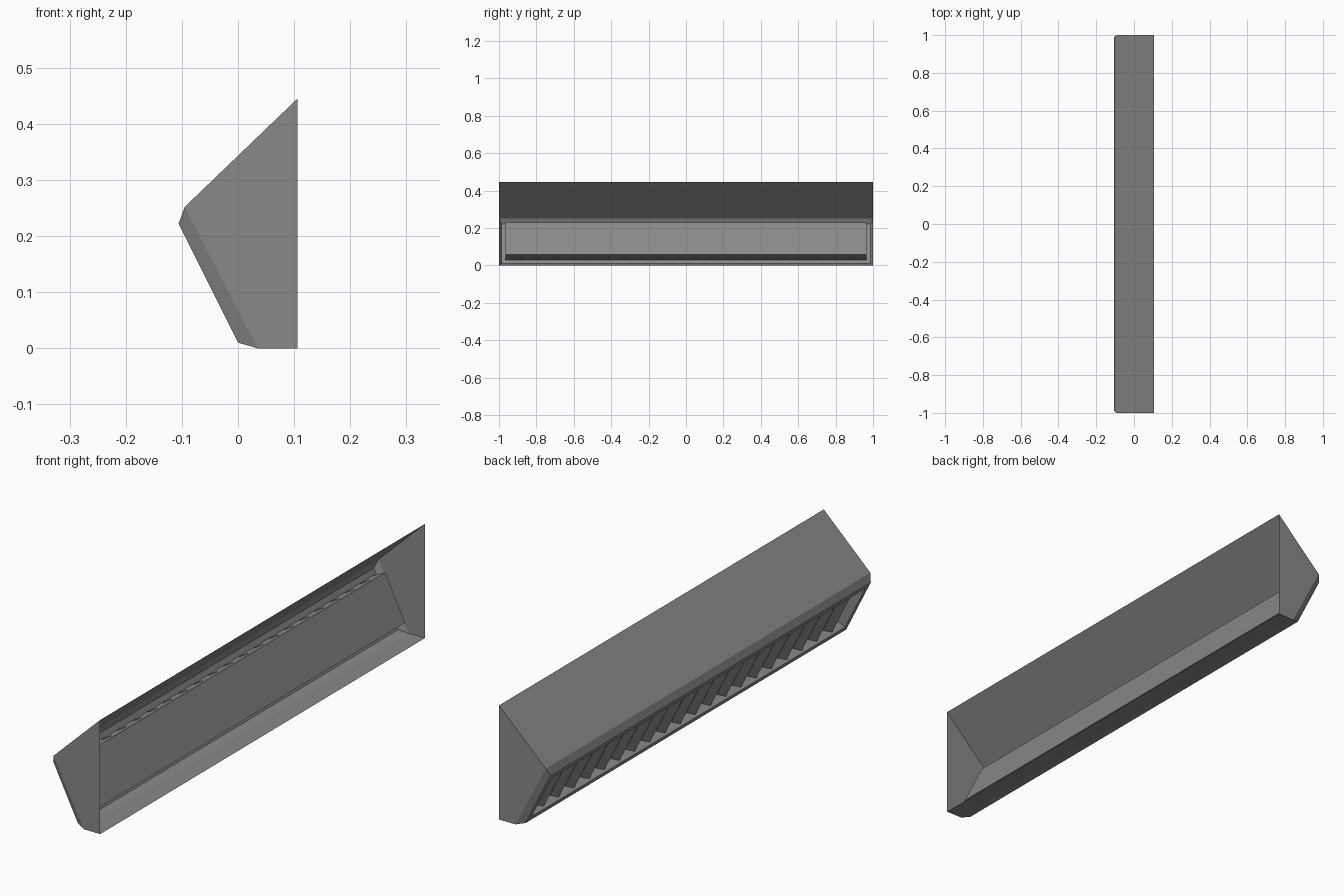
import bpy, bmesh, math
from mathutils import Vector, Matrix

if "Cube" in bpy.data.objects:
    bpy.data.objects.remove(bpy.data.objects["Cube"])

grey = bpy.data.materials.new("mid grey")
grey.diffuse_color = (0.25, 0.25, 0.25, 1)
grey.use_nodes = True
grey.node_tree.nodes["Principled BSDF"].inputs["Base Color"].default_value = grey.diffuse_color


def finish(bm, name):
    bmesh.ops.remove_doubles(bm, verts=bm.verts, dist=1e-5)
    bmesh.ops.recalc_face_normals(bm, faces=bm.faces)
    me = bpy.data.meshes.new(name)
    bm.to_mesh(me)
    bm.free()
    me.materials.append(grey)
    ob = bpy.data.objects.new(name, me)
    bpy.context.collection.objects.link(ob)
    return ob


def face(bm, pts):
    bm.faces.new([bm.verts.new(p) for p in pts])


def loft(bm, a, b, closed=True):
    for i in range(len(a) if closed else len(a) - 1):
        j = (i + 1) % len(a)
        face(bm, [a[i], a[j], b[j], b[i]])


# Wall housing: open-backed sheet shell, chamfered round the slanted front
top_back, top_front = (0.106, 0.445), (-0.095, 0.252)
low_front, low_back = (0.035, 0.0), (0.106, 0.0)
rim_top, rim_low = (-0.106, 0.222), (0.0, 0.01)
END, RIM_Y, TRAY_Y = 1.0, 0.987, 0.965


def ring(upper, lower, y):
    return [(upper[0], -y, upper[1]), (upper[0], y, upper[1]),
            (lower[0], y, lower[1]), (lower[0], -y, lower[1])]


# Slanted local frame: up the opening, and inward from it
low, high = Vector((rim_low[0], 0, rim_low[1])), Vector((rim_top[0], 0, rim_top[1]))
up = (high - low).normalized()
inward = Vector((up.z, 0, -up.x))
open_low, open_high = low + up * 0.022, high - up * 0.022
DEPTH = 0.062

bm = bmesh.new()
back = ring(top_back, low_back, END)
shoulder = ring(top_front, low_front, END)
rim = ring(rim_top, rim_low, RIM_Y)
mouth = ring((open_high.x, open_high.z), (open_low.x, open_low.z), TRAY_Y)
loft(bm, back, shoulder)
loft(bm, shoulder, rim)
loft(bm, rim, mouth)
finish(bm, "housing")

# Recessed tray behind the opening
bm = bmesh.new()
floor = [Vector(p) + inward * DEPTH for p in mouth]
loft(bm, mouth, floor)
face(bm, floor)
finish(bm, "recessed_tray")

# Row of angled slats whose ends just pass through the tray walls
bm = bmesh.new()
COUNT, PITCH = 20, 0.0935
length = (open_high - open_low).length + 0.004
centre = (open_low + open_high) / 2 + inward * 0.024
across = (inward + Vector((0, 1, 0))).normalized()
normal = up.cross(across)
for i in range(COUNT):
    m = Matrix((across, normal, up)).transposed().to_4x4()
    m.translation = centre + Vector((0, (i - (COUNT - 1) / 2) * PITCH, 0))
    bmesh.ops.create_cube(bm, size=1, matrix=m @ Matrix.Diagonal((0.034, 0.007, length, 1)))
finish(bm, "slats")
